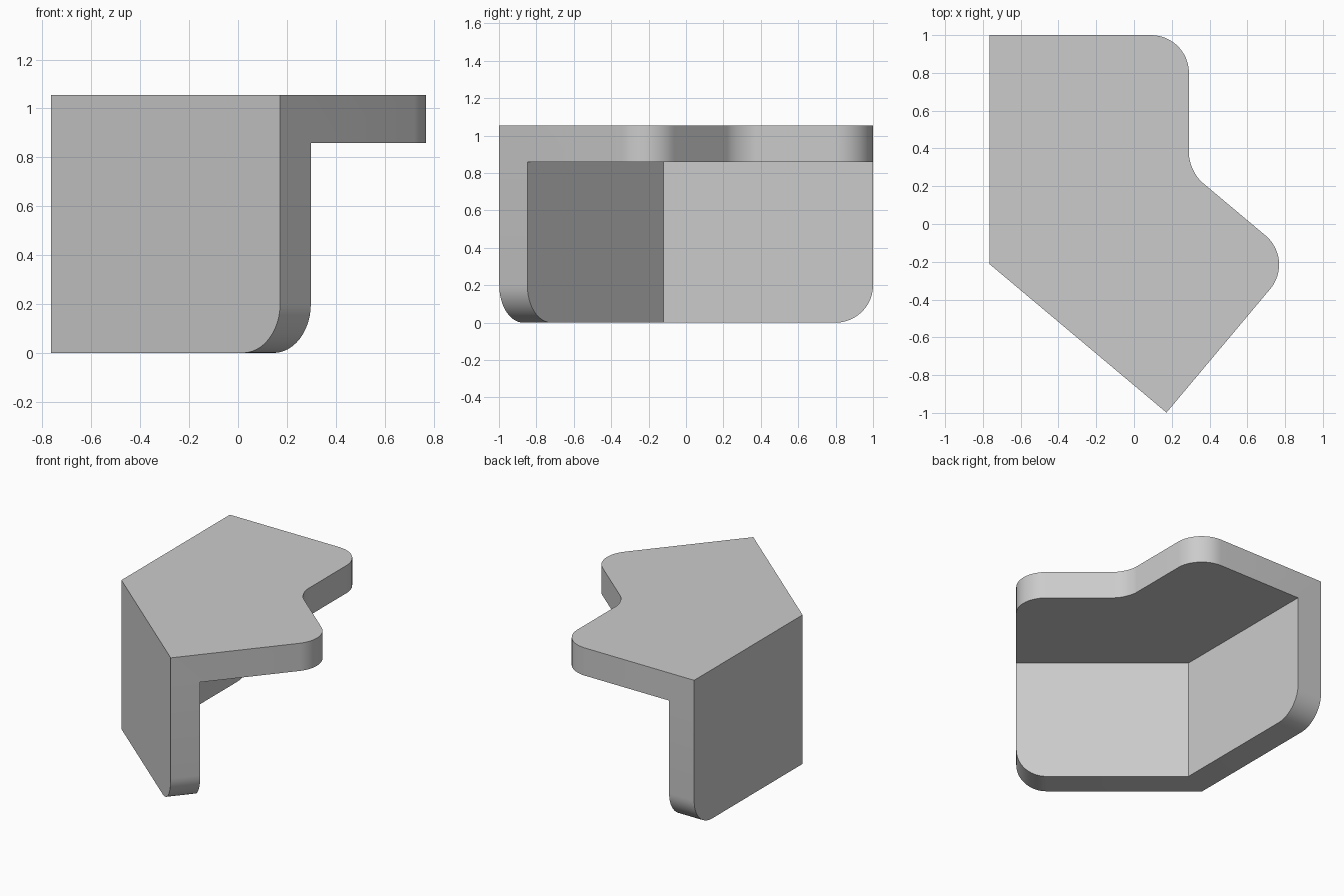
import bpy, bmesh, math
from mathutils import Vector

if "Cube" in bpy.data.objects:
    bpy.data.objects.remove(bpy.data.objects["Cube"], do_unlink=True)

THICK, SIZE, RADIUS = 0.196, 1.055, 0.2
TILT = math.radians(40)
along = Vector((math.cos(TILT), -math.sin(TILT)))     # front wall direction
inward = Vector((math.sin(TILT), math.cos(TILT)))     # towards the inside

# Plan points of the two arms that meet at the outer bend
bend = Vector((-0.764, -0.213))
tip = bend + along * 1.222
back = Vector((bend.x, 1.0))
back_in = back + Vector((THICK, 0))
tip_in = tip + inward * THICK
back_far = back + Vector((SIZE, 0))
tip_far = tip + inward * SIZE


def meet(x, start):
    """Point at the given x on a line running along the front wall."""
    return start + along * ((x - start.x) / along.x)


bend_in = meet(back_in.x, tip_in)
notch = meet(back_far.x, tip_far)

bm = bmesh.new()
points = [back, bend, tip, tip_in, bend_in, back_in, back_far, notch, tip_far]
v = [bm.verts.new((p.x, p.y, SIZE - THICK)) for p in points]
wall = bm.faces.new(v[:6])
deck = bm.faces.new([v[5], v[4], v[3], v[8], v[7], v[6]])


def extrude(faces, height, keep):
    geom = bmesh.ops.extrude_face_region(bm, geom=faces, use_keep_orig=keep)["geom"]
    verts = [g for g in geom if isinstance(g, bmesh.types.BMVert)]
    bmesh.ops.translate(bm, verts=verts, vec=(0, 0, height))


# Top plate upwards, then the bent wall downwards
extrude([wall, deck], THICK, True)
extrude([wall], THICK - SIZE, False)
bmesh.ops.recalc_face_normals(bm, faces=bm.faces)
bmesh.ops.dissolve_limit(bm, angle_limit=0.01, verts=bm.verts, edges=bm.edges)


def near(vert, p):
    return (vert.co.xy - p).length < 0.01


def edges_between(p, q, low=False):
    return [e for e in bm.edges
            if ((near(e.verts[0], p) and near(e.verts[1], q))
                or (near(e.verts[0], q) and near(e.verts[1], p)))
            and (not low or max(w.co.z for w in e.verts) < 0.01)]


def round_edges(edges, offset):
    bmesh.ops.bevel(bm, geom=edges, offset=offset, offset_type='OFFSET',
                    segments=12, profile=0.5, affect='EDGES')


# Rounded plate corners, rounded wall ends and the inner notch
round_edges(edges_between(back_far, back_far) + edges_between(tip_far, tip_far)
            + edges_between(back, back_in, True)
            + edges_between(tip, tip_in, True), RADIUS)
round_edges(edges_between(notch, notch), RADIUS * math.tan(math.radians(25)))
bmesh.ops.recalc_face_normals(bm, faces=bm.faces)

mesh = bpy.data.meshes.new("corner_bracket")
bm.to_mesh(mesh)
bm.free()
bracket = bpy.data.objects.new("corner_bracket", mesh)
bpy.context.collection.objects.link(bracket)

# Plain grey material
grey = bpy.data.materials.new("light_grey")
grey.use_nodes = True
color = (0.6, 0.6, 0.6, 1)
grey.diffuse_color = color
grey.node_tree.nodes["Principled BSDF"].inputs["Base Color"].default_value = color
mesh.materials.append(grey)

bpy.ops.object.select_all(action='DESELECT')
bracket.select_set(True)
bpy.context.view_layer.objects.active = bracket
bpy.ops.object.shade_smooth_by_angle(angle=math.radians(30))
